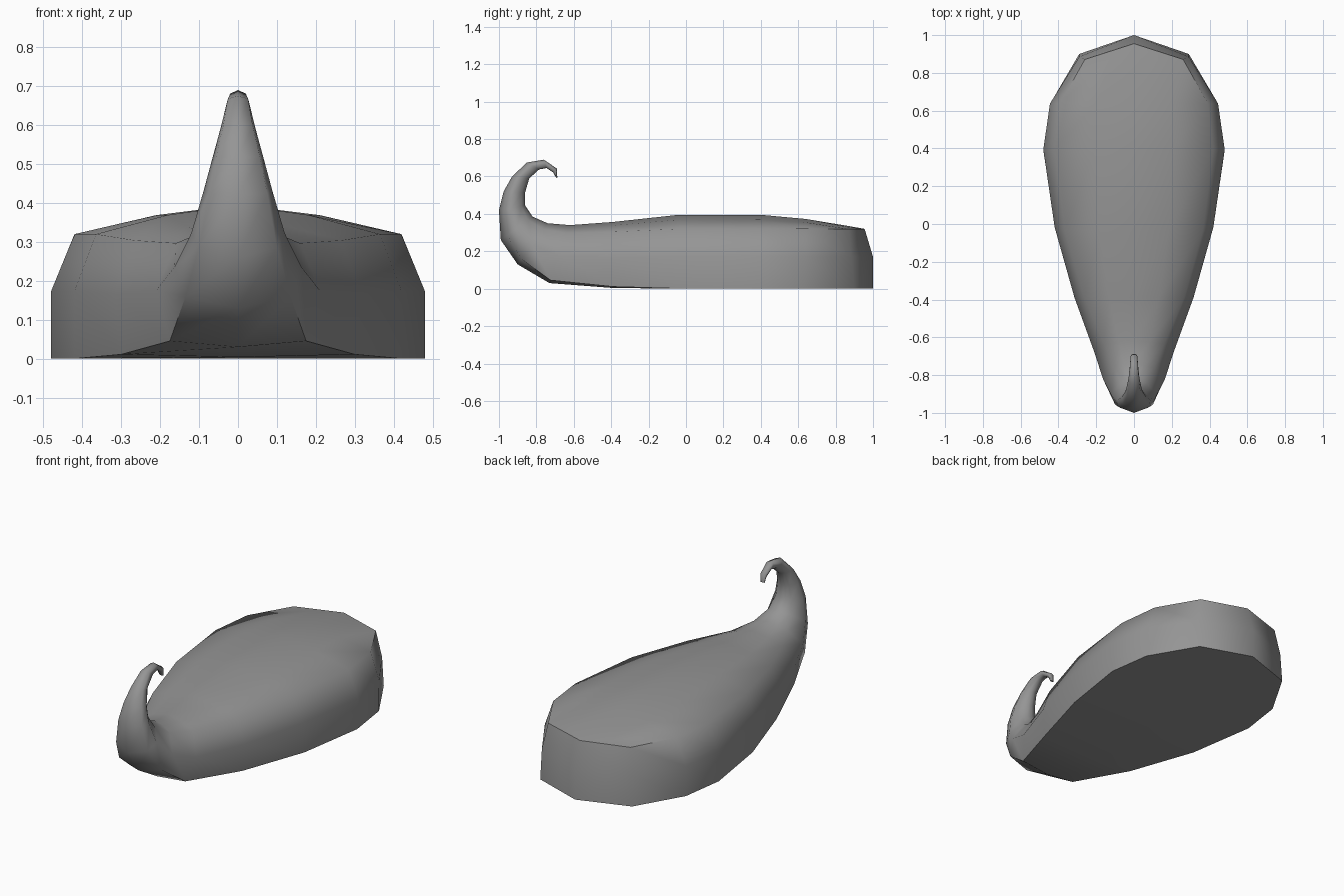
import bpy
import bmesh
import math
from mathutils import Vector

cube = bpy.data.objects.get("Cube")
if cube:
    bpy.data.objects.remove(cube, do_unlink=True)

# Single grey material
grey = bpy.data.materials.new("plain grey")
grey.use_nodes = True
grey.diffuse_color = (0.3, 0.3, 0.3, 1)
grey.node_tree.nodes["Principled BSDF"].inputs["Base Color"].default_value = (0.3, 0.3, 0.3, 1)

# Cross-sections, from the rounded heel to the curled tip:
# (under y, z), (upper y, z), half widths (under, middle, shoulder),
# heights as fractions (under edge, middle, shoulder)
SECTIONS = [
    ((0.90, 0), (0.87, 0.335), (0.29, 0.29, 0.26), (0, 0.51, 0.95)),
    ((0.635, 0), (0.64, 0.373), (0.445, 0.445, 0.39), (0, 0.46, 0.86)),
    ((0.39, 0), (0.40, 0.395), (0.48, 0.48, 0.42), (0, 0.44, 0.81)),
    ((0.00, 0), (-0.04, 0.395), (0.42, 0.42, 0.365), (0, 0.44, 0.81)),
    ((-0.39, 0.004), (-0.39, 0.357), (0.30, 0.315, 0.265), (0.02, 0.46, 0.85)),
    ((-0.73, 0.03), (-0.62, 0.34), (0.175, 0.21, 0.16), (0.05, 0.47, 0.86)),
    ((-0.90, 0.13), (-0.74, 0.35), (0.135, 0.163, 0.105), (0.13, 0.48, 0.86)),
    ((-0.99, 0.26), (-0.82, 0.385), (0.10, 0.12, 0.07), (0.20, 0.50, 0.86)),
    ((-1.00, 0.42), (-0.86, 0.445), (0.075, 0.088, 0.048), (0.20, 0.50, 0.86)),
    ((-0.975, 0.52), (-0.86, 0.515), (0.056, 0.065, 0.035), (0.20, 0.50, 0.86)),
    ((-0.93, 0.60), (-0.838, 0.59), (0.038, 0.044, 0.026), (0.20, 0.50, 0.86)),
    ((-0.85, 0.675), (-0.785, 0.638), (0.026, 0.029, 0.02), (0.20, 0.50, 0.86)),
    ((-0.76, 0.69), (-0.745, 0.645), (0.02, 0.022, 0.017), (0.20, 0.50, 0.86)),
    ((-0.69, 0.642), (-0.71, 0.622), (0.016, 0.018, 0.014), (0.20, 0.50, 0.86)),
    ((-0.688, 0.595), (-0.694, 0.592), (0.01, 0.012, 0.008), (0.20, 0.50, 0.86)),
]


def ring_points(under, upper, widths, heights):
    """Closed symmetrical cross-section of ten points."""
    a, b = Vector((0, *under)), Vector((0, *upper))
    wu, wm, ws = widths
    tu, tm, ts = heights
    half = [(wu, tu), (wm, tm), (ws, ts), (ws * 0.5, ts + (1 - ts) * 0.65)]
    outline = [(0, 0)] + half + [(0, 1)] + [(-w, t) for w, t in reversed(half)]
    return [a.lerp(b, t) + Vector((w, 0, 0)) for w, t in outline]


bm = bmesh.new()
rings = [[bm.verts.new(p) for p in ring_points(*s)] for s in SECTIONS]
for r0, r1 in zip(rings, rings[1:]):
    for i in range(10):
        j = (i + 1) % 10
        bm.faces.new((r0[i], r0[j], r1[j], r1[i]))
bm.faces.new(rings[-1])

# Heel: the first section closes onto one upright centre edge
heel = [bm.verts.new((0, y, z)) for y, z in ((1, 0), (1, 0.17), (0.955, 0.32))]
first = rings[0]
for side in (1, -1):
    p = [first[(side * k) % 10] for k in range(6)]
    bm.faces.new((p[0], p[1], heel[0]))
    bm.faces.new((p[1], p[2], heel[1], heel[0]))
    bm.faces.new((p[2], p[3], heel[2], heel[1]))
    bm.faces.new((p[3], p[4], heel[2]))
    bm.faces.new((p[4], p[5], heel[2]))
bmesh.ops.recalc_face_normals(bm, faces=bm.faces)

mesh = bpy.data.meshes.new("curled_body")
bm.to_mesh(mesh)
bm.free()
mesh.materials.append(grey)
body = bpy.data.objects.new("curled_body", mesh)
bpy.context.scene.collection.objects.link(body)

# Soft shading with a crisp edge around the sole
bpy.context.view_layer.objects.active = body
body.select_set(True)
bpy.ops.object.shade_smooth_by_angle(angle=math.radians(62))
